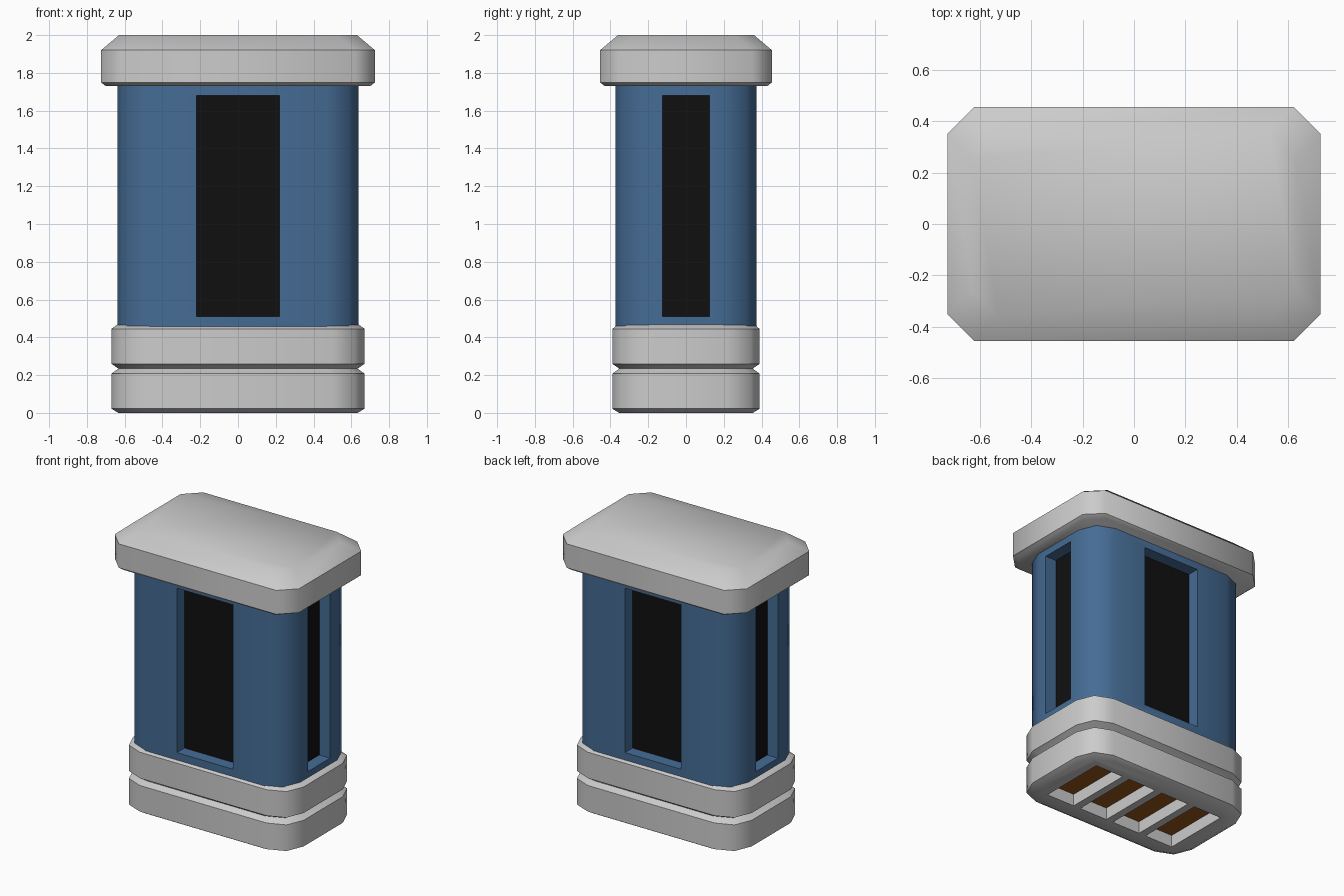
import bpy, bmesh, math

if "Cube" in bpy.data.objects:
    bpy.data.objects.remove(bpy.data.objects["Cube"])


def material(name, rgb):
    m = bpy.data.materials.new(name)
    m.diffuse_color = (*rgb, 1)
    m.use_nodes = True
    m.node_tree.nodes["Principled BSDF"].inputs["Base Color"].default_value = m.diffuse_color
    return m


BLUE = material("blue", (0.06, 0.15, 0.30))
BLACK = material("black", (0.005, 0.005, 0.005))
COPPER = material("copper", (0.30, 0.09, 0.01))


def finish(name, bm, mat=None):
    bmesh.ops.recalc_face_normals(bm, faces=bm.faces)
    me = bpy.data.meshes.new(name)
    bm.to_mesh(me)
    bm.free()
    ob = bpy.data.objects.new(name, me)
    bpy.context.collection.objects.link(ob)
    if mat:
        me.materials.append(mat)
    return ob


def outline(hx, hy, r, segs):
    """Rectangle with corners of the given radius (segs=1 is a chamfer)."""
    pts = []
    for q, (sx, sy) in enumerate([(1, 1), (-1, 1), (-1, -1), (1, -1)]):
        for i in range(segs + 1):
            a = math.pi / 2 * (q + i / segs)
            pts.append((sx * (hx - r) + r * math.cos(a), sy * (hy - r) + r * math.sin(a)))
    return pts


def loft(name, hx, hy, r, segs, profile, mat=None):
    """Stack outlines along z; profile holds (z, inset)."""
    bm = bmesh.new()
    rings = [[bm.verts.new((x, y, z)) for x, y in outline(hx - d, hy - d, r, segs)]
             for z, d in profile]
    n = len(rings[0])
    for a, b in zip(rings, rings[1:]):
        for i in range(n):
            j = (i + 1) % n
            bm.faces.new((a[i], a[j], b[j], b[i]))
    bm.faces.new(rings[0][::-1])
    bm.faces.new(rings[-1])
    return finish(name, bm, mat)


def boxes(name, items, mat=None):
    """One mesh of boxes, each given as (centre, size)."""
    bm = bmesh.new()
    for c, s in items:
        vs = bmesh.ops.create_cube(bm, size=1)["verts"]
        bmesh.ops.scale(bm, vec=s, verts=vs)
        bmesh.ops.translate(bm, vec=c, verts=vs)
    return finish(name, bm, mat)


def select(ob):
    bpy.ops.object.select_all(action='DESELECT')
    ob.select_set(True)
    bpy.context.view_layer.objects.active = ob


def cut(ob, cutter):
    mod = ob.modifiers.new("cut", 'BOOLEAN')
    mod.object = cutter
    mod.solver = 'EXACT'
    select(ob)
    bpy.ops.object.modifier_apply(modifier=mod.name)
    bpy.data.objects.remove(cutter)


def smooth(ob):
    select(ob)
    bpy.ops.object.shade_smooth_by_angle(angle=math.radians(48))


HX, HY = 0.638, 0.373           # body half sizes
Z0, Z1 = 0.51, 1.68             # window height range


def windows(near, far):
    """Boxes on all four sides between two depths below the body surface."""
    zc, h, t, m = (Z0 + Z1) / 2, Z1 - Z0, far - near, (near + far) / 2
    out = []
    for s in (-1, 1):
        out.append(((0, s * (HY - m), zc), (0.44, t, h)))
        out.append(((s * (HX - m), 0, zc), (t, 0.25, h)))
    return out


def slots(z_low, z_high):
    """Four boxes side by side on the underside."""
    return [(((i - 1.5) * 0.275, 0, (z_low + z_high) / 2), (0.22, 0.49, z_high - z_low))
            for i in range(4)]


# Blue body with a recessed dark window on each side
body = loft("body", HX, HY, 0.17, 2, [(0.44, 0), (1.76, 0)], BLUE)
cut(body, boxes("window_cutter", windows(-0.1, 0.09)))
smooth(body)
boxes("window_panels", windows(0.085, 0.11), BLACK)

# Grooved base with contact slots underneath
base = loft("base", 0.67, 0.39, 0.17, 2,
            [(0, 0.037), (0.022, 0), (0.208, 0), (0.234, 0.037),
             (0.26, 0), (0.445, 0), (0.467, 0.03)])
cut(base, boxes("slot_cutter", slots(-0.1, 0.09)))
smooth(base)
boxes("contacts", slots(0.085, 0.11), COPPER)

# Chamfered cap
smooth(loft("cap", 0.725, 0.455, 0.105, 1,
            [(1.73, 0.025), (1.75, 0), (1.92, 0), (2.0, 0.095)]))
